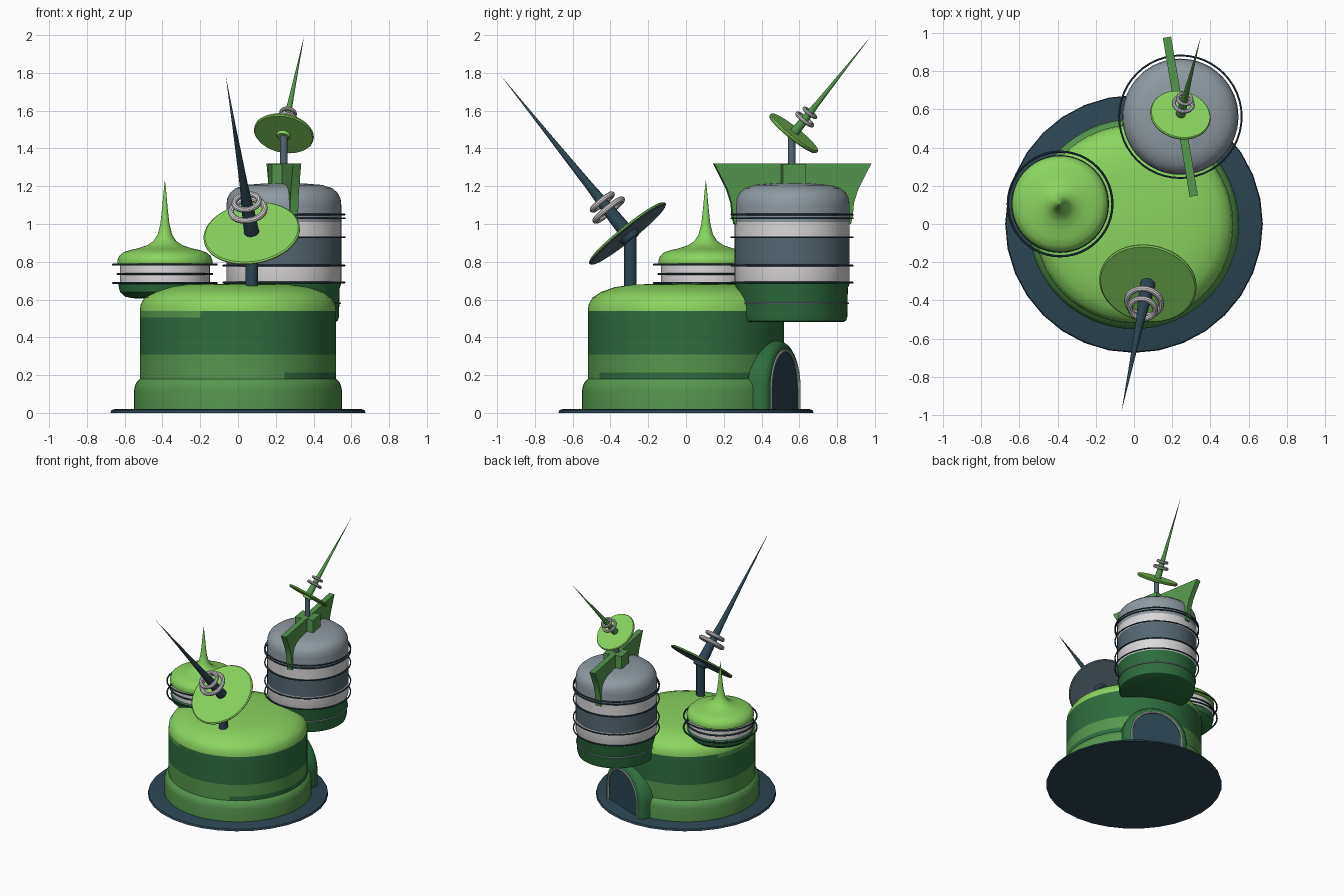
import bpy, bmesh, math
from mathutils import Vector, Matrix

if "Cube" in bpy.data.objects:
    bpy.data.objects.remove(bpy.data.objects["Cube"])


def mat(name, r, g, b):
    m = bpy.data.materials.new(name)
    m.diffuse_color = (r, g, b, 1)
    m.use_nodes = True
    m.node_tree.nodes["Principled BSDF"].inputs["Base Color"].default_value = m.diffuse_color
    return m


BRIGHT = mat("bright_green", .25, .66, .115)
MID = mat("mid_green", .09, .31, .075)
DARK = mat("dark_green", .026, .155, .05)
SLATE = mat("dark_slate", .026, .06, .085)
STEEL = mat("steel_grey", .09, .135, .165)
GREY = mat("light_grey", .27, .32, .36)
WHITE = mat("white", .70, .68, .69)


def finish(name, bm, mats, rule=None):
    """Turn a bmesh into an object; rule(face centre) gives the material slot."""
    bmesh.ops.remove_doubles(bm, verts=bm.verts, dist=1e-5)
    bmesh.ops.recalc_face_normals(bm, faces=bm.faces)
    for f in bm.faces:
        f.smooth = True
        if rule:
            f.material_index = rule(f.calc_center_median())
    me = bpy.data.meshes.new(name)
    bm.to_mesh(me)
    bm.free()
    for m in mats:
        me.materials.append(m)
    ob = bpy.data.objects.new(name, me)
    bpy.context.collection.objects.link(ob)
    return ob


def grid(bm, rows, closed):
    """Skin a list of point rows with quads; closed joins each row's ends."""
    vr = [[bm.verts.new(p) for p in row] for row in rows]
    n = len(rows[0])
    for a, b in zip(vr, vr[1:]):
        for i in range(n if closed else n - 1):
            j = (i + 1) % n
            bm.faces.new((a[i], a[j], b[j], b[i]))


def lathe(name, profile, loc, mats, rule=None, n=64, axis=None):
    """Spin (radius, height) points round z, or round a tilted axis."""
    bm = bmesh.new()
    grid(bm, [[(r * math.cos(2 * math.pi * i / n), r * math.sin(2 * math.pi * i / n), z)
               for i in range(n)] for r, z in profile], True)
    bmesh.ops.dissolve_degenerate(bm, dist=1e-6, edges=bm.edges)
    ob = finish(name, bm, mats, rule)
    m = Matrix.Translation(loc)
    if axis:
        m = m @ Vector((0, 0, 1)).rotation_difference(Vector(axis)).to_matrix().to_4x4()
    ob.matrix_world = m
    return ob


def ring(name, R, r, z, loc, m, axis=None):
    k = 10
    prof = [(R + r * math.cos(2 * math.pi * i / k), z + r * math.sin(2 * math.pi * i / k))
            for i in range(k + 1)]
    lathe(name, prof, loc, [m], n=48, axis=axis)


def bands(*limits):
    """Material slot from the height of a face."""
    return lambda c: sum(c.z > z for z in limits)


# ground plate
lathe("ground_plate", [(0, 0), (.675, 0), (.67, .015), (.655, .02), (0, .02)], (0, 0, 0), [SLATE], n=32)


# main round building, with worn patches in the painted bands
def body_rule(c):
    a = math.degrees(math.atan2(c.y, c.x)) % 360
    if c.z > .54:
        return 2
    if c.z > .505:
        return 0 if 150 < a < 250 else 1
    if c.z > .31:
        return 1
    if .18 < c.z < .215:
        return 1 if a < 60 or a > 300 else 0
    return 0


lathe("main_building", [(0, .01), (.55, .01), (.55, .12), (.545, .145), (.535, .165), (.52, .18),
      (.52, .215), (.52, .31), (.52, .505), (.52, .54), (.515, .575), (.495, .61), (.45, .64),
      (.38, .665), (.28, .68), (0, .685)], (0, 0, 0), [MID, DARK, BRIGHT], body_rule)

# arched doorway facing the back right
ang = math.radians(68)
D = Vector((math.cos(ang), math.sin(ang), 0))
T = Vector((math.sin(ang), -math.cos(ang), 0))


def arch_row(w, depth, n=24):
    pts = [(-w, .01)] + [(-w * math.cos(math.pi * i / n), .13 + w * math.sin(math.pi * i / n))
                         for i in range(n + 1)] + [(w, .01)]
    return [T * x + D * depth + Vector((0, 0, z)) for x, z in pts]


bm = bmesh.new()
grid(bm, [arch_row(w, d) for w, d in [(.255, .38), (.255, .51), (.25, .535), (.24, .552),
                                      (.225, .563), (.205, .566), (.195, .566), (.195, .5)]], False)
finish("door_arch", bm, [DARK])
bm = bmesh.new()
bm.faces.new([bm.verts.new(p) for p in arch_row(.2, .557)])
finish("door_panel", bm, [SLATE])
bm = bmesh.new()
grid(bm, [arch_row(.2 + .007 * math.cos(i * math.pi / 4), .567 + .007 * math.sin(i * math.pi / 4))
          for i in range(9)], False)
finish("door_trim", bm, [WHITE])

# tall tank
TX, TY = .243, .562
tank = (TX, TY, 0)
lathe("tank", [(0, .48), (.27, .48), (.285, .487), (.292, .51), (.295, .66), (.304, .685), (.304, .785),
      (.304, .93), (.304, 1.01), (.304, 1.10), (.30, 1.135), (.285, 1.165), (.255, 1.19), (.2, 1.207),
      (.1, 1.215), (0, 1.215)], tank, [DARK, WHITE, STEEL, WHITE, GREY], bands(.684, .786, .931, 1.011))
for i, z in enumerate((.69, .78, .93, 1.03, 1.05)):
    ring(f"tank_hoop_{i}", .321, .005, z, tank, SLATE)
ring("tank_lower_hoop", .297, .005, .58, tank, GREY)

# roof fin strapped over the tank
half = [(.422, 1.32), (.385, 1.25), (.35, 1.18), (.328, 1.11), (.322, 1.04), (.312, 1.0), (.27, .99)]
outline = half + [(-y, z) for y, z in reversed(half)]
bm = bmesh.new()
f = bm.faces.new([bm.verts.new((-.022, y, z)) for y, z in outline])
ext = bmesh.ops.extrude_face_region(bm, geom=[f])
bmesh.ops.translate(bm, vec=(.044, 0, 0), verts=[v for v in ext["geom"] if isinstance(v, bmesh.types.BMVert)])
fin = finish("roof_fin", bm, [MID])
bm = bmesh.new()
bmesh.ops.create_cube(bm, size=1, matrix=Matrix.Translation((0, 0, 1.26)) @ Matrix.Diagonal((.15, .125, .115, 1)))
block = finish("fin_block", bm, [MID])
for ob in (fin, block):
    ob.matrix_world = Matrix.Translation(tank) @ Matrix.Rotation(math.radians(9.6), 4, 'Z')


# dish antennas
def antenna(name, c, tip, R, s, mast_r, mast_z, dish_mats, spike_mat, hub_mat, rings):
    ax = Vector(tip) - Vector(c)
    L = ax.length
    lathe(name + "_mast", [(0, mast_z), (mast_r, mast_z), (mast_r, c[2] - .01), (0, c[2] - .01)],
          (c[0], c[1] + (.015 if c[1] < 0 else -.01), 0), [STEEL if c[1] > 0 else SLATE], n=24)
    lathe(name + "_dish", [(0, -.009), (R * .97, -.009), (R, -.003), (R, .003), (R * .97, .009), (0, .009)],
          c, dish_mats, lambda p: int(p.z > -.005), axis=ax, n=48)
    lathe(name + "_hub", [(0, -s), (s * 1.2, -s), (s * 1.4, -s * .7), (s * 1.4, 0), (0, 0)], c, [hub_mat],
          axis=ax, n=32)
    lathe(name + "_spike", [(0, 0), (s, 0), (s * .9, L * .1), (s * .55, L * .3), (s * .25, L * .65), (0, L)],
          c, [spike_mat], axis=ax, n=20)
    for i, (rad, minor, t) in enumerate(rings):
        ring(f"{name}_ring_{i}", rad, minor, t, c, WHITE, ax)


antenna("large_antenna", (.073, -.31, .95), (-.065, -.98, 1.785), .257, .04, .033, .64,
        [STEEL, BRIGHT], SLATE, SLATE, [(.09, .016, .16), (.066, .015, .215)])
antenna("small_antenna", (.243, .57, 1.48), (.35, .98, 1.995), .16, .026, .02, 1.3,
        [BRIGHT, BRIGHT], MID, BRIGHT, [(.05, .011, .095), (.037, .01, .14)])

# side pod with onion spire
pod = (-.387, .105, 0)
lathe("side_pod", [(0, .605), (.17, .607), (.21, .615), (.238, .64), (.247, .68), (.238, .69), (.238, .78),
      (.25, .785), (.252, .805), (.243, .83), (.22, .85), (.18, .863), (.14, .872), (.095, .887),
      (.06, .91), (.038, .945), (.024, 1.0), (.015, 1.08), (.007, 1.17), (0, 1.235)],
      pod, [DARK, WHITE, BRIGHT], bands(.686, .781))
for i, (R, z) in enumerate(((.274, .688), (.25, .735), (.274, .785))):
    ring(f"pod_hoop_{i}", R, .006, z, pod, SLATE)

# keep hard edges sharp
for ob in bpy.data.objects:
    ob.select_set(True)
    bpy.context.view_layer.objects.active = ob
bpy.ops.object.shade_smooth_by_angle(angle=math.radians(35))
